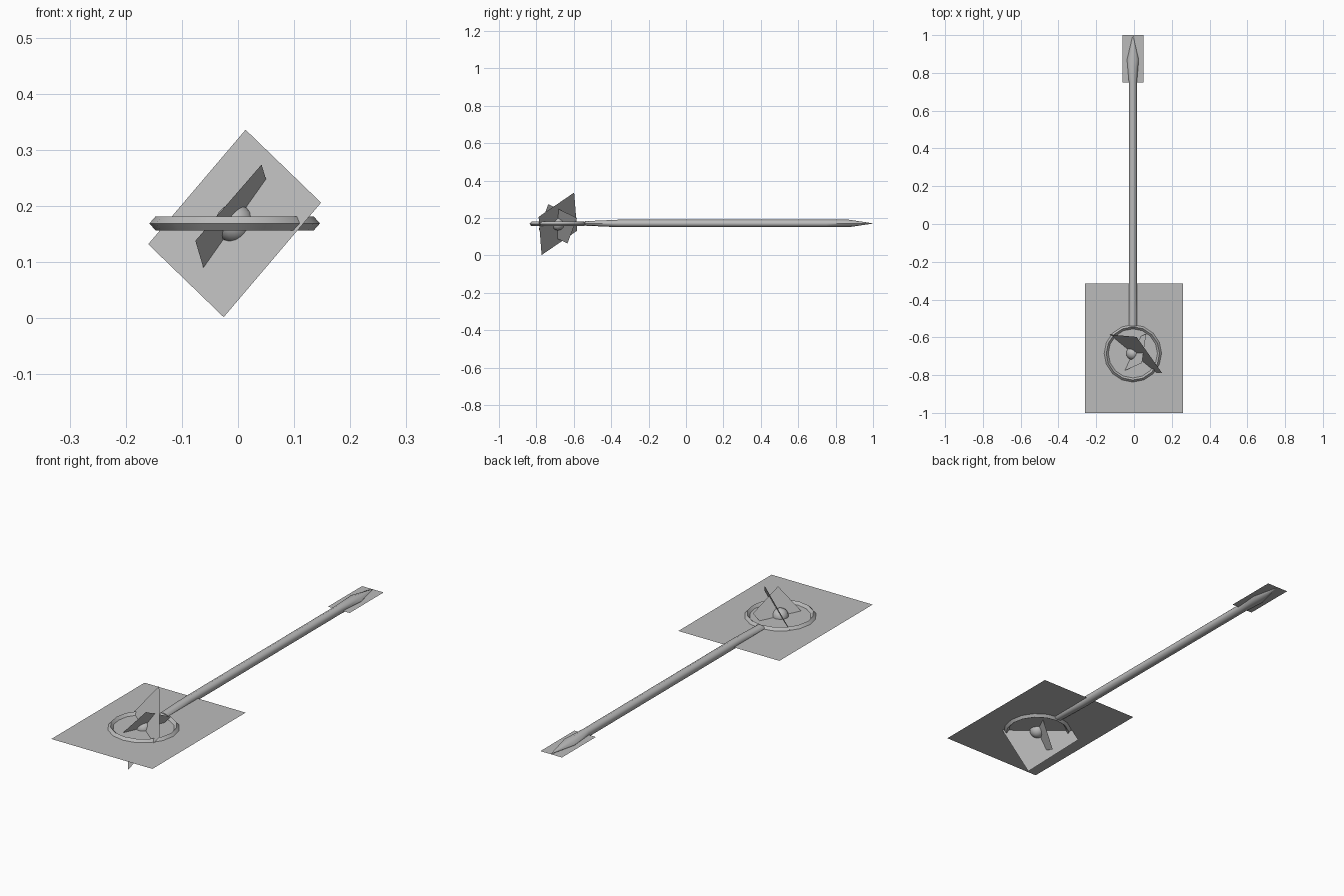
import bpy, bmesh, math
from mathutils import Vector

if "Cube" in bpy.data.objects:
    bpy.data.objects.remove(bpy.data.objects["Cube"])

CX, CY, CZ = -0.006, -0.685, 0.169   # centre of the ring and orb

grey = bpy.data.materials.new("plain_grey")
grey.use_nodes = True
COLOUR = (0.5, 0.5, 0.5, 1.0)
grey.diffuse_color = COLOUR
grey.node_tree.nodes["Principled BSDF"].inputs["Base Color"].default_value = COLOUR


def add_object(name, bm, smooth=None):
    mesh = bpy.data.meshes.new(name)
    bm.to_mesh(mesh)
    bm.free()
    obj = bpy.data.objects.new(name, mesh)
    bpy.context.collection.objects.link(obj)
    mesh.materials.append(grey)
    if smooth is not None:
        bpy.ops.object.select_all(action='DESELECT')
        obj.select_set(True)
        bpy.context.view_layer.objects.active = obj
        bpy.ops.object.shade_smooth_by_angle(angle=math.radians(smooth))
    return obj


def card(name, corners):
    """Thin single-sided sheet from its four corners."""
    bm = bmesh.new()
    bm.faces.new([bm.verts.new(c) for c in corners])
    return add_object(name, bm)


def flat_card(name, x0, x1, y0, y1):
    return card(name, [(x0, y0, CZ), (x1, y0, CZ), (x1, y1, CZ), (x0, y1, CZ)])


def tilted_card(name, a, b):
    """Sheet centred on the orb; a and b are offsets to two adjacent corners."""
    c, a, b = Vector((CX, CY, CZ)), Vector(a), Vector(b)
    return card(name, [c + a, c + b, c - a, c - b])


def loft(bm, rings, closed):
    """Skin consecutive rings of vertices with quads."""
    n = len(rings[0])
    for i in range(len(rings) if closed else len(rings) - 1):
        r, s = rings[i], rings[(i + 1) % len(rings)]
        for j in range(n):
            k = (j + 1) % n
            bm.faces.new([r[j], r[k], s[k], s[j]])


# Shaft and spear head: elliptical sections (y, half width, half height)
sections = [(-0.54, 0.021, 0.012), (-0.36, 0.021, 0.020), (0.75, 0.021, 0.020),
            (0.87, 0.031, 0.020), (0.997, 0.001, 0.001)]
bm = bmesh.new()
rings = []
for y, rx, rz in sections:
    rings.append([bm.verts.new((CX + rx * math.cos(a), y, CZ + 0.002 + rz * math.sin(a)))
                  for a in (math.tau * j / 8 for j in range(8))])
loft(bm, rings, False)
bm.faces.new(rings[0])
bm.faces.new(rings[-1])
bmesh.ops.recalc_face_normals(bm, faces=bm.faces)
add_object("shaft_and_tip", bm, 50)

# Ring with a diamond cross-section
bm = bmesh.new()
rings = []
for i in range(16):
    a = math.tau * i / 16
    rings.append([bm.verts.new((CX + r * math.cos(a), CY + r * math.sin(a), CZ + z))
                  for r, z in ((0.152, 0), (0.141, 0.0125), (0.130, 0), (0.141, -0.0125))])
loft(bm, rings, True)
bmesh.ops.recalc_face_normals(bm, faces=bm.faces)
add_object("head_ring", bm, 40)

# Orb in the middle of the ring
bm = bmesh.new()
bmesh.ops.create_uvsphere(bm, u_segments=16, v_segments=10, radius=0.035)
bmesh.ops.translate(bm, verts=bm.verts, vec=(CX, CY, CZ))
add_object("centre_orb", bm, 50)

# Level sheets around the head and the tip
flat_card("large_level_sheet", -0.26, 0.26, -1.0, -0.315)
flat_card("tip_level_sheet", -0.062, 0.049, 0.75, 1.0)

# Tilted square sheets crossing at the orb
tilted_card("large_tilted_sheet", (0.0195, 0.087, 0.167), (-0.154, 0.103, -0.037))
tilted_card("small_tilted_sheet", (0.048, -0.051, 0.105), (-0.070, -0.103, -0.031))
